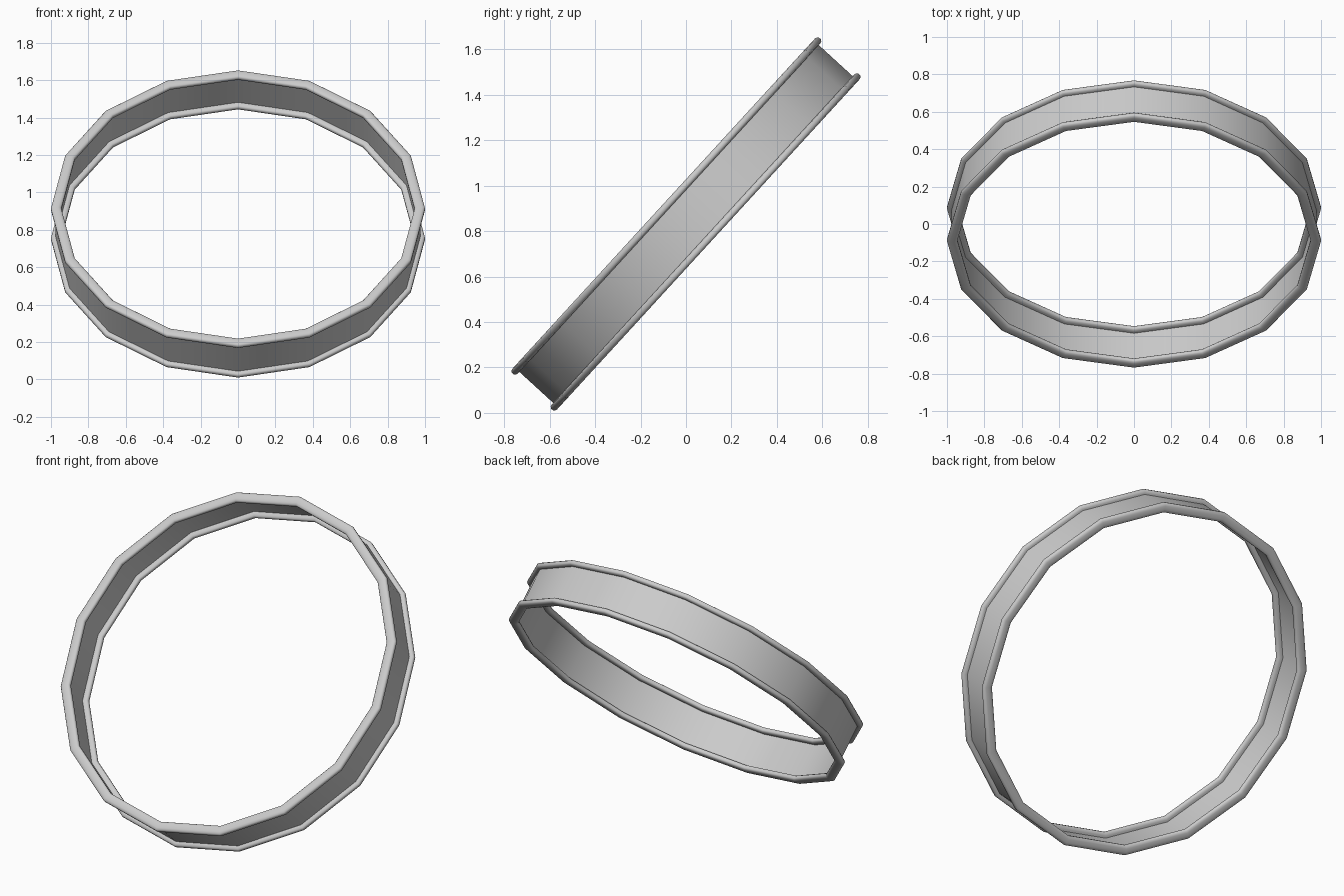
import bpy, bmesh, math
from mathutils import Matrix

if "Cube" in bpy.data.objects:
    bpy.data.objects.remove(bpy.data.objects["Cube"])

SIDES = 16
TILT = math.radians(47.5)
CENTRE_Z = 0.831


def ring(name, profile, closed):
    """Sweep a (radius, height) profile around a tilted 16-sided ring."""
    bm = bmesh.new()
    loops = []
    for i in range(SIDES):
        a = 2 * math.pi * i / SIDES
        loops.append([bm.verts.new((r * math.cos(a), r * math.sin(a), h)) for r, h in profile])
    n = len(profile)
    for i in range(SIDES):
        p, q = loops[i], loops[(i + 1) % SIDES]
        for j in range(n if closed else n - 1):
            k = (j + 1) % n
            bm.faces.new((p[j], q[j], q[k], p[k]))
    if closed:
        bmesh.ops.recalc_face_normals(bm, faces=bm.faces)
    bm.transform(Matrix.Translation((0, 0, CENTRE_Z)) @ Matrix.Rotation(TILT, 4, 'X'))
    mesh = bpy.data.meshes.new(name)
    bm.to_mesh(mesh)
    bm.free()
    for f in mesh.polygons:
        f.use_smooth = True
    obj = bpy.data.objects.new(name, mesh)
    bpy.context.collection.objects.link(obj)
    return obj


def rim_profile(height, points=12):
    """Flattened, rounded rim section."""
    out = []
    for i in range(points):
        a = 2 * math.pi * (i + 0.5) / points
        c, s = math.cos(a), math.sin(a)
        out.append((0.9725 + 0.0282 * math.copysign(abs(c) ** 0.7, c),
                    height + 0.0165 * math.copysign(abs(s) ** 0.7, s)))
    return out


# Thin band between the rims
ring("band", [(0.975, -0.117), (0.975, 0.117)], False)

# Rounded rims on both edges
ring("upper_rim", rim_profile(0.117), True)
ring("lower_rim", rim_profile(-0.117), True)
